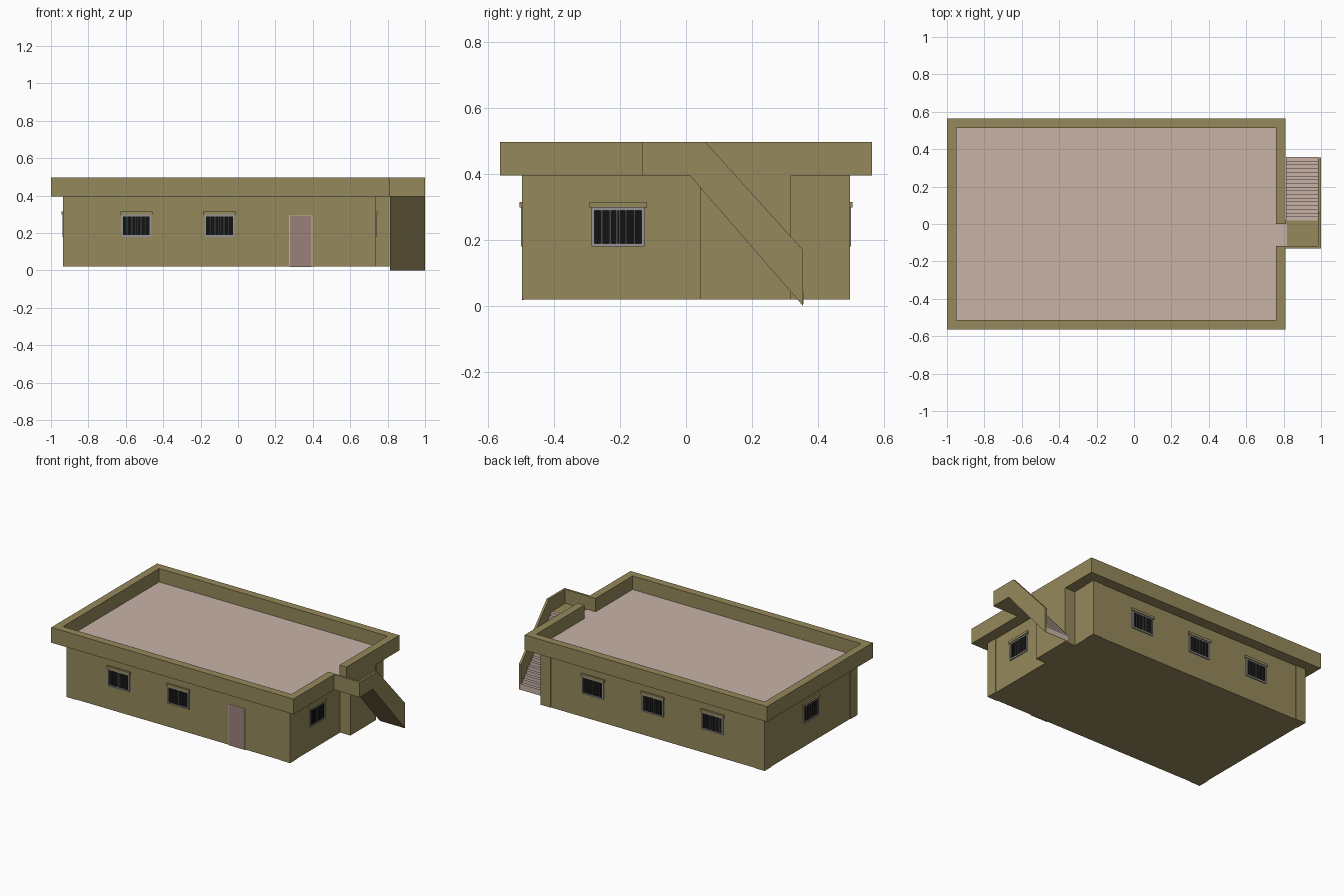
import bpy, bmesh
from math import pi
from mathutils import Matrix, Vector

if "Cube" in bpy.data.objects:
    bpy.data.objects.remove(bpy.data.objects["Cube"])


def material(name, rgb):
    m = bpy.data.materials.new(name)
    m.diffuse_color = (*rgb, 1)
    m.use_nodes = True
    m.node_tree.nodes["Principled BSDF"].inputs["Base Color"].default_value = m.diffuse_color
    return m


OLIVE = material("olive_plaster", (0.30, 0.25, 0.105))
PINK = material("pink_screed", (0.58, 0.45, 0.39))
DOOR = material("door_brown", (0.33, 0.22, 0.19))
FRAME = material("frame_grey", (0.30, 0.30, 0.31))
BAR = material("bar_grey", (0.06, 0.06, 0.065))
GLASS = material("dark_glass", (0.006, 0.006, 0.006))


def finish(name, bm, mat):
    bmesh.ops.recalc_face_normals(bm, faces=bm.faces)
    me = bpy.data.meshes.new(name)
    bm.to_mesh(me)
    bm.free()
    me.materials.append(mat)
    ob = bpy.data.objects.new(name, me)
    bpy.context.collection.objects.link(ob)
    return ob


def boxes(name, mat, specs, xform=Matrix()):
    """Each spec is x0, x1, y0, y1, z0, z1."""
    bm = bmesh.new()
    for x0, x1, y0, y1, z0, z1 in specs:
        centre = Vector((x0 + x1, y0 + y1, z0 + z1)) / 2
        size = Matrix.Diagonal((x1 - x0, y1 - y0, z1 - z0, 1))
        bmesh.ops.create_cube(bm, size=1, matrix=xform @ Matrix.Translation(centre) @ size)
    return finish(name, bm, mat)


def prism(name, mat, profile, x0, x1):
    """Extrude a y-z profile along x."""
    bm = bmesh.new()
    face = bm.faces.new([bm.verts.new((x0, y, z)) for y, z in profile])
    ext = bmesh.ops.extrude_face_region(bm, geom=[face])["geom"]
    bmesh.ops.translate(bm, vec=(x1 - x0, 0, 0),
                        verts=[v for v in ext if isinstance(v, bmesh.types.BMVert)])
    return finish(name, bm, mat)


# Main body and slightly proud corner pilasters
XL, XR, YB, Z0, Z1 = -0.935, 0.738, 0.497, 0.02, 0.395
P, W = 0.004, 0.075
boxes("walls", OLIVE, [(XL + P, XR - P, -YB + P, YB - P, Z0, Z1)])
boxes("corner_pilasters", OLIVE,
      [(x, x + W, y, y + W, Z0, Z1) for x in (XL, XR - W) for y in (-YB, YB - W)])
boxes("side_block", OLIVE, [(XR - P, 0.81, 0.042, 0.318, Z0, Z1)])

# Roof slab, floor and parapet with a gap for the stair landing
PX0, PX1, PY, T, TOP, FLOOR = -1.0, 0.81, 0.565, 0.052, 0.498, 0.407
boxes("roof_slab", OLIVE, [(PX0, PX1, -PY, PY, Z1, FLOOR - 0.004)])
boxes("roof_floor", PINK, [(PX0 + T, PX1 - T, -PY + T, PY - T, FLOOR - 0.004, FLOOR),
                           (PX1 - T, PX1 + 0.008, -0.118, 0, FLOOR - 0.004, FLOOR)])
boxes("parapet", OLIVE, [
    (PX0, PX1, -PY, -PY + T, Z1, TOP), (PX0, PX1, PY - T, PY, Z1, TOP),
    (PX0, PX0 + T, -PY + T, PY - T, Z1, TOP),
    (PX1 - T, PX1, -PY + T, -0.118, Z1, TOP), (PX1 - T, PX1, 0, PY - T, Z1, TOP)])

# Stair landing, sloping slab and outer side wall
boxes("landing", OLIVE, [(PX1, 0.987, -0.12, 0.02, Z1, FLOOR - 0.003),
                         (PX1, 0.987, -0.132, -0.118, Z1, TOP)])
prism("stair_side_wall", OLIVE,
      [(-0.132, 0.395), (0.012, 0.395), (0.355, 0.0), (0.355, 0.17),
       (0.058, 0.498), (-0.132, 0.498)], 0.985, 1.0)
prism("stair_slab", OLIVE,
      [(0.012, 0.395), (0.355, 0.0), (0.355, 0.008), (0.02, 0.394)], PX1 + 0.002, 0.985)

# Steps as one sawtooth profile
N, Y0, Y1, ZT, ZB = 17, 0.02, 0.357, 0.403, 0.018
d, r = (Y1 - Y0) / N, (ZT - ZB) / N
saw = [(Y0, 0.388)]
for i in range(N):
    saw += [(Y0 + i * d, ZT - i * r), (Y0 + (i + 1) * d, ZT - i * r)]
saw.append((Y1, 0.004))
prism("stair_steps", PINK, saw, PX1 + 0.003, 0.985)


# Barred window, built facing -y and turned onto its wall
def window(label, x, y, angle):
    m = Matrix.Translation((x, y, 0)) @ Matrix.Rotation(angle, 4, 'Z')
    h, b, t, f = 0.08, 0.18, 0.298, 0.009
    boxes(label + "_glass", GLASS, [(-h + f, h - f, -0.002, 0.002, b + f, t - f)], m)
    boxes(label + "_frame", FRAME, [
        (-h, -h + f, -0.007, 0.002, b, t), (h - f, h, -0.007, 0.002, b, t),
        (-h + f, h - f, -0.007, 0.002, b, b + f), (-h + f, h - f, -0.007, 0.002, t - f, t)], m)
    bars = [-0.05, -0.024, -0.004, 0.004, 0.024, 0.05]
    boxes(label + "_bars", BAR,
          [(c - 0.002, c + 0.002, -0.006, 0.001, b + f, t - f) for c in bars], m)
    boxes(label + "_lintel", OLIVE, [(-0.087, 0.087, -0.012, 0.002, t, t + 0.017)], m)


F = YB - P
for i, x in enumerate((-0.543, -0.099)):
    window(f"front_window_{i + 1}", x, -F, 0)
for i, x in enumerate((-0.546, -0.099, 0.348)):
    window(f"back_window_{i + 1}", x, F, pi)
window("right_window", XR - P, -0.206, pi / 2)
window("left_window", XL + P, 0, -pi / 2)

# Front door with a thin surround
boxes("door", DOOR, [(0.278, 0.394, -F - 0.003, -F + 0.002, 0.018, 0.29)])
boxes("door_frame", PINK, [(0.273, 0.278, -F - 0.005, -F + 0.002, 0.018, 0.295),
                           (0.394, 0.399, -F - 0.005, -F + 0.002, 0.018, 0.295),
                           (0.278, 0.394, -F - 0.005, -F + 0.002, 0.29, 0.295)])
